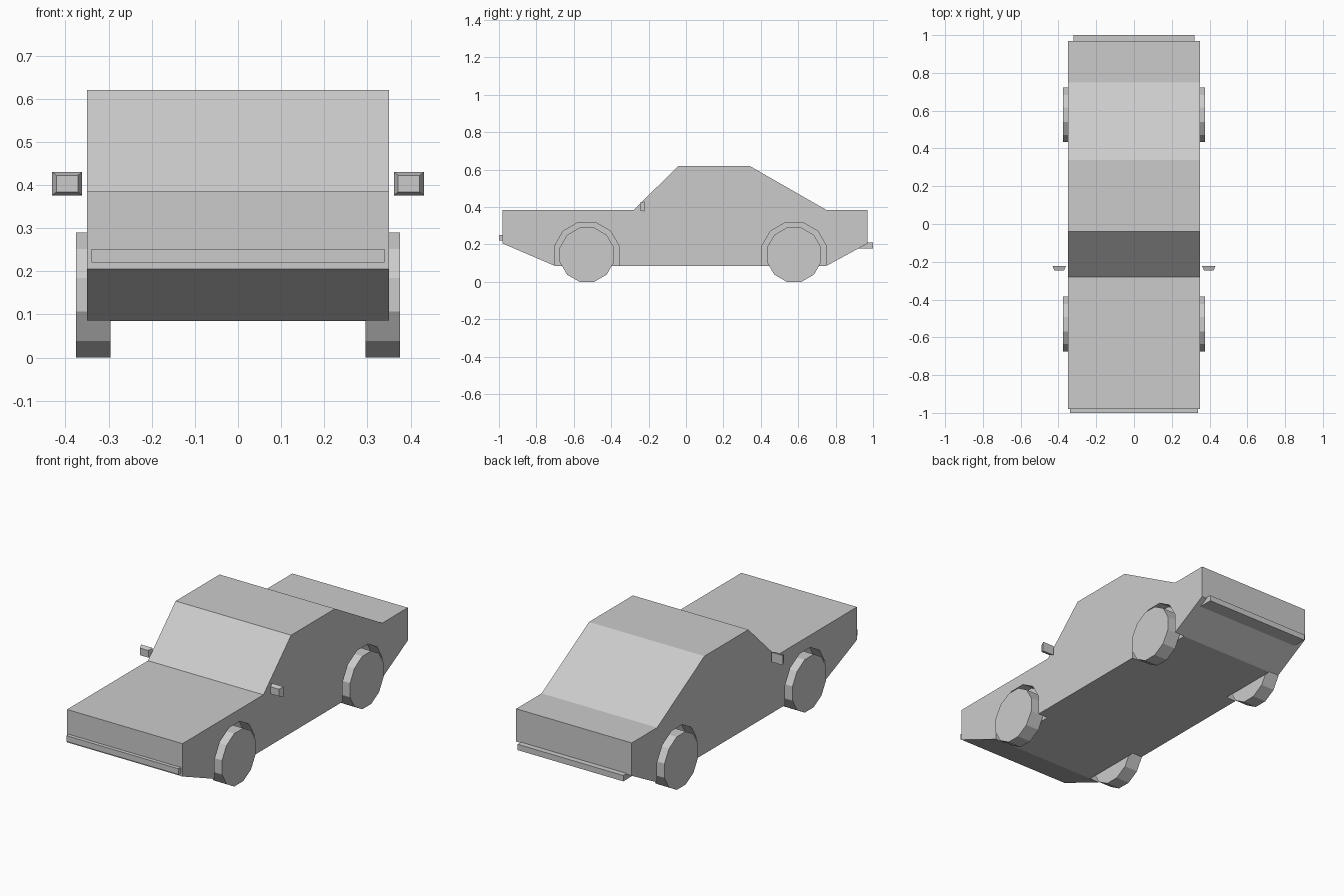
import bpy, bmesh
from math import sin, cos, radians
from mathutils import Vector

if "Cube" in bpy.data.objects:
    bpy.data.objects.remove(bpy.data.objects["Cube"])


def extrude_profile(name, pts, x0, x1):
    """Solid made from a (y, z) outline swept from x0 to x1."""
    bm = bmesh.new()
    face = bm.faces.new([bm.verts.new((x0, y, z)) for y, z in pts])
    res = bmesh.ops.extrude_face_region(bm, geom=[face])
    verts = [g for g in res["geom"] if isinstance(g, bmesh.types.BMVert)]
    bmesh.ops.translate(bm, verts=verts, vec=(x1 - x0, 0, 0))
    bmesh.ops.recalc_face_normals(bm, faces=bm.faces)
    mesh = bpy.data.meshes.new(name)
    bm.to_mesh(mesh)
    bm.free()
    ob = bpy.data.objects.new(name, mesh)
    bpy.context.collection.objects.link(ob)
    return ob


def box(name, x, y0, y1, z0, z1):
    return extrude_profile(name, [(y0, z0), (y1, z0), (y1, z1), (y0, z1)], -x, x)


def ring(cy, cz, apothem, count=12):
    """Points of a twelve-sided circle with flats at top, bottom and sides."""
    r = apothem / cos(radians(15))
    return [(cy + r * cos(radians(30 * i - 15)), cz + r * sin(radians(30 * i - 15)))
            for i in range(count)]


AXLES = {"front": -0.53, "rear": 0.578}
WHEEL_R = 0.145

# Body shell
body = extrude_profile("car_body", [
    (-0.98, 0.205), (-0.70, 0.085), (0.75, 0.085), (0.97, 0.205), (0.97, 0.385),
    (0.75, 0.385), (0.34, 0.62), (-0.04, 0.62), (-0.28, 0.385), (-0.98, 0.385)],
    -0.35, 0.35)

# Wheel arches cut into the sides
cutters = []
for end, y in AXLES.items():
    arch = ring(y, WHEEL_R, 0.173)[1:7] + [(y - 0.173, -0.05), (y + 0.173, -0.05)]
    for s in (-1, 1):
        cut = extrude_profile("arch_cutter", arch, s * 0.29, s * 0.45)
        cut.hide_render = True
        mod = body.modifiers.new("arch", "BOOLEAN")
        mod.operation = "DIFFERENCE"
        mod.solver = "EXACT"
        mod.object = cut
        cutters.append(cut)
bpy.context.view_layer.update()
cut_mesh = bpy.data.meshes.new_from_object(
    body.evaluated_get(bpy.context.evaluated_depsgraph_get()))
body.modifiers.clear()
body.data = cut_mesh
for cut in cutters:
    bpy.data.objects.remove(cut)

# Wheels
for end, y in AXLES.items():
    for side, s in (("left", 1), ("right", -1)):
        extrude_profile(f"{end}_{side}_wheel", ring(y, WHEEL_R, WHEEL_R),
                        s * 0.295, s * 0.376)

# Bumpers
box("front_bumper", 0.34, -1.0, -0.975, 0.22, 0.252)
box("rear_bumper", 0.32, 0.91, 1.0, 0.178, 0.21)

# Wing mirrors: small blocks tapering toward the front
for side, s in (("left", 1), ("right", -1)):
    mirror = box(f"{side}_wing_mirror", 0.035, -0.247, -0.223, -0.027, 0.027)
    for v in mirror.data.vertices:
        if v.co.y < -0.235:
            v.co.x *= 0.72
            v.co.z *= 0.72
    mirror.location = (s * 0.396, 0, 0.403)
